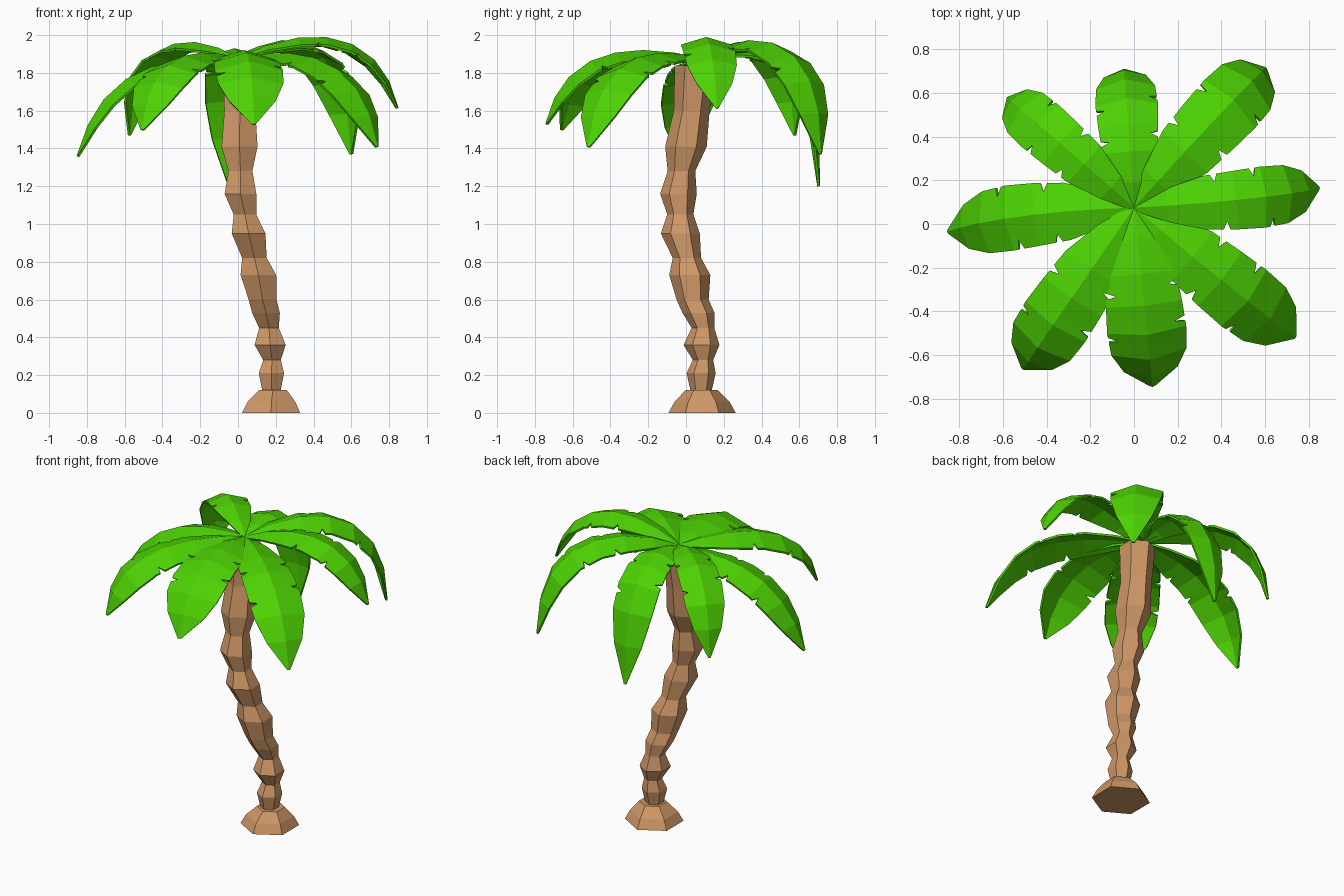
import bpy
import math
from mathutils import Vector

cube = bpy.data.objects.get("Cube")
if cube:
    bpy.data.objects.remove(cube, do_unlink=True)


def make_material(name, rgb):
    mat = bpy.data.materials.new(name)
    mat.use_nodes = True
    color = (*rgb, 1)
    mat.diffuse_color = color
    mat.node_tree.nodes["Principled BSDF"].inputs["Base Color"].default_value = color
    return mat


def make_object(name, verts, faces, mat):
    mesh = bpy.data.meshes.new(name)
    mesh.from_pydata(verts, [], faces)
    mesh.materials.append(mat)
    mesh.update()
    obj = bpy.data.objects.new(name, mesh)
    bpy.context.collection.objects.link(obj)
    return obj


green = make_material("leaf green", (0.075, 0.65, 0.001))
brown = make_material("bark brown", (0.62, 0.31, 0.135))


# Stacked hexagon rings: (x, y, z, radius)
def hex_stack(name, rings):
    verts, faces = [], []
    for x, y, z, r in rings:
        for k in range(6):
            a = math.radians(30 + 60 * k)
            verts.append((x + r * math.cos(a), y + r * math.sin(a), z))
    for i in range(len(rings) - 1):
        for k in range(6):
            n = (k + 1) % 6
            faces.append((i * 6 + k, i * 6 + n, i * 6 + 6 + n, i * 6 + 6 + k))
    top = len(verts) - 6
    faces.append(tuple(range(5, -1, -1)))
    faces.append(tuple(range(top, top + 6)))
    return make_object(name, verts, faces, brown)


hex_stack("root_base", [(.175, .085, 0, .178), (.177, .085, .06, .145),
                        (.185, .083, .12, .085)])

# Leaning trunk with swollen growth rings
hex_stack("trunk", [
    (.177, .08, .1, .052), (.177, .08, .21, .077), (.18, .09, .28, .054),
    (.17, .082, .36, .095), (.164, .09, .45, .06), (.148, .066, .53, .085),
    (.13, .035, .6, .085), (.108, .02, .73, .109), (.087, .005, .82, .075),
    (.056, -.03, .95, .103), (.037, -.03, 1.05, .069), (.013, -.04, 1.16, .097),
    (.013, -.024, 1.28, .073), (.008, 0, 1.41, .11), (.01, .03, 1.6, .095),
    (.015, .05, 1.84, .11)])

# Leaf shape: spine knots and the width at each
CROWN = Vector((0, .075, 1.88))
KNOTS = (0, .14, .3, .45, .6, .75, .88, 1)
WIDTHS = (.12, .55, .88, .96, 1, .95, .68, .06)
NOTCHES = {-1: (.36, .56), 1: (.4, .65)}


def make_leaf(name, tip, arch, half_width, bend, bow):
    tip = Vector(tip)
    flat = Vector((tip.x - CROWN.x, tip.y - CROWN.y, 0))
    side = flat.normalized().cross(Vector((0, 0, 1)))
    p1 = CROWN + flat * .4 + side * bow
    p2 = CROWN + flat * bend + side * bow
    p1.z = p2.z = arch

    def bezier(u):
        v = 1 - u
        return CROWN * v**3 + p1 * (3 * v * v * u) + p2 * (3 * v * u * u) + tip * u**3

    # Straight segments between knots keep the facets broad
    def sample(u):
        i = max(k for k in range(len(KNOTS) - 1) if KNOTS[k] <= u)
        f = (u - KNOTS[i]) / (KNOTS[i + 1] - KNOTS[i])
        a, b = bezier(KNOTS[i]), bezier(KNOTS[i + 1])
        width = WIDTHS[i] * (1 - f) + WIDTHS[i + 1] * f
        return a.lerp(b, f), width * half_width

    def normal(u):
        step = bezier(min(1, u + .05)) - bezier(max(0, u - .05))
        return side.cross(step.normalized())

    # Rows across the leaf, with narrow slits cut into each edge
    rows = [(u, 0) for u in KNOTS]
    for s, places in NOTCHES.items():
        for n in places:
            rows += [(n - .02, 0), (n, s), (n + .012, 0)]
    rows.sort()
    verts, faces = [], []
    for u, slit in rows:
        center, w = sample(u)
        up = normal(u)
        for s in (-1, 0, 1):
            reach = w * (.72 if slit and s == slit else 1)
            verts.append(center + side * reach * s - up * reach * .3 * abs(s))
    for i in range(len(rows) - 1):
        for j in (0, 1):
            a = i * 3 + j
            faces.append((a, a + 1, a + 4, a + 3))
    leaf = make_object(name, verts, faces, green)
    shell = leaf.modifiers.new("thickness", "SOLIDIFY")
    shell.thickness = .013
    shell.offset = -1


# Eight leaves: tip, arch height, half width, droop bend, sideways bow
for name, tip, arch, width, bend, bow in [
        ("right_leaf", (-.855, -.035, 1.36), 1.88, .15, .83, .035),
        ("left_leaf", (.85, .165, 1.615), 2.06, .14, .88, .02),
        ("front_leaf", (.085, -.745, 1.53), 1.96, .182, .88, 0),
        ("front_right_leaf", (-.51, -.665, 1.5), 1.94, .165, .92, 0),
        ("front_left_leaf", (.74, -.52, 1.41), 1.94, .165, .88, .01),
        ("back_left_leaf", (.605, .715, 1.37), 2.05, .16, 1, -.01),
        ("back_leaf", (-.045, .71, 1.2), 1.99, .143, 1.06, 0),
        ("back_right_leaf", (-.58, .58, 1.47), 2.03, .128, 1, 0)]:
    make_leaf(name, tip, arch, width, bend, bow)
